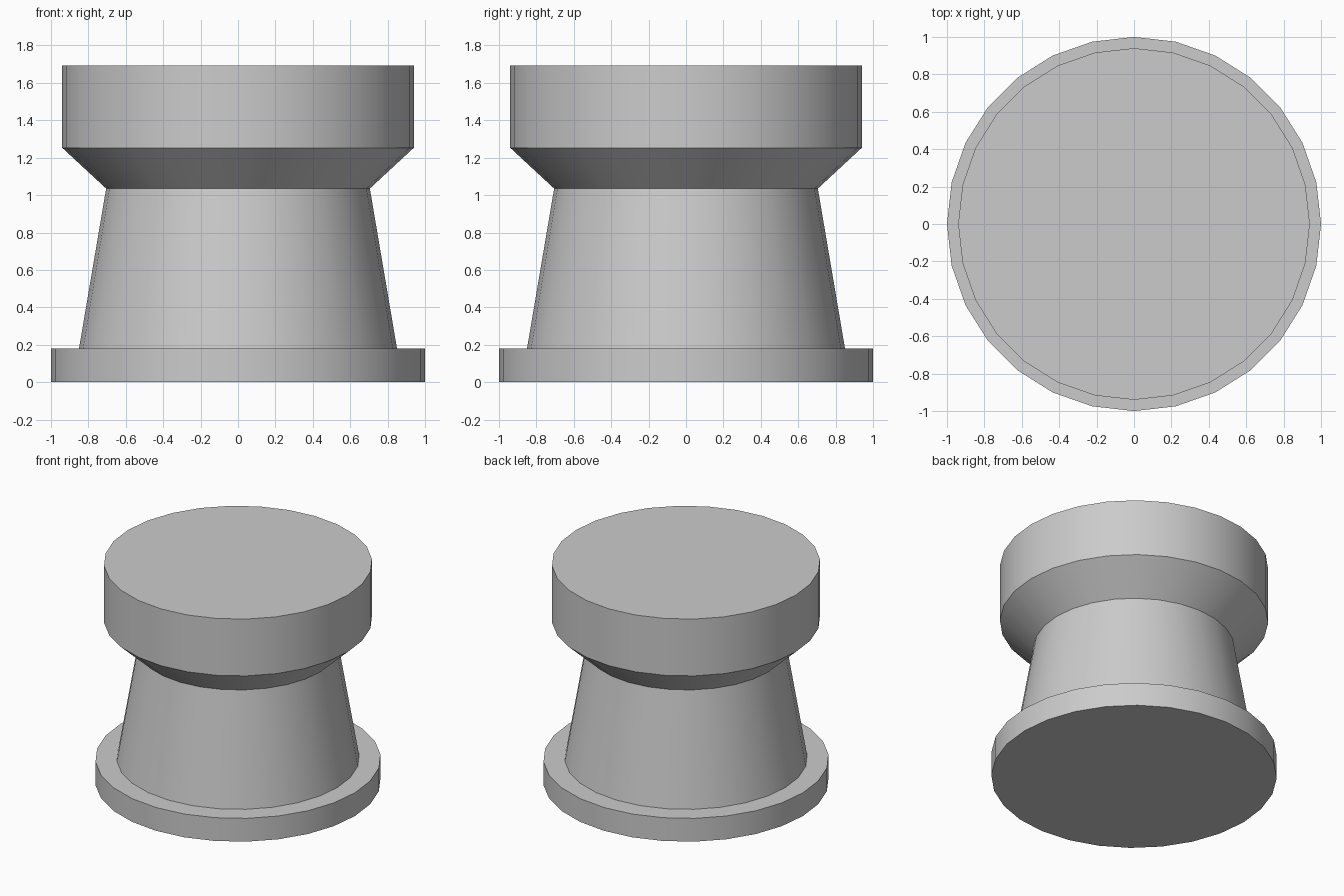
import bpy
import bmesh
import math

if "Cube" in bpy.data.objects:
    bpy.data.objects.remove(bpy.data.objects["Cube"])

SIDES = 28

# One plain grey for the whole model
grey = bpy.data.materials.new("light grey")
grey.diffuse_color = (0.6, 0.6, 0.6, 1.0)
grey.use_nodes = True
grey.node_tree.nodes["Principled BSDF"].inputs["Base Color"].default_value = grey.diffuse_color

# Outline from bottom to top as (radius, height)
profile = [
    (1.0, 0.0), (1.0, 0.18),       # base flange
    (0.85, 0.18), (0.705, 1.035),  # tapered stem
    (0.94, 1.253), (0.94, 1.692),  # flared head
]

bm = bmesh.new()
rings = []
for radius, z in profile:
    ring = []
    for i in range(SIDES):
        a = 2 * math.pi * i / SIDES
        ring.append(bm.verts.new((radius * math.cos(a), radius * math.sin(a), z)))
    rings.append(ring)

# Walls between neighbouring rings
for low, high in zip(rings, rings[1:]):
    for i in range(SIDES):
        j = (i + 1) % SIDES
        bm.faces.new((low[i], low[j], high[j], high[i]))

# Flat bottom and top
bm.faces.new(rings[0][::-1])
bm.faces.new(rings[-1])

mesh = bpy.data.meshes.new("flanged_knob")
bm.to_mesh(mesh)
bm.free()
mesh.materials.append(grey)

knob = bpy.data.objects.new("flanged_knob", mesh)
bpy.context.collection.objects.link(knob)

# Smooth round walls, sharp rims
bpy.context.view_layer.objects.active = knob
knob.select_set(True)
bpy.ops.object.shade_smooth_by_angle(angle=math.radians(25))
